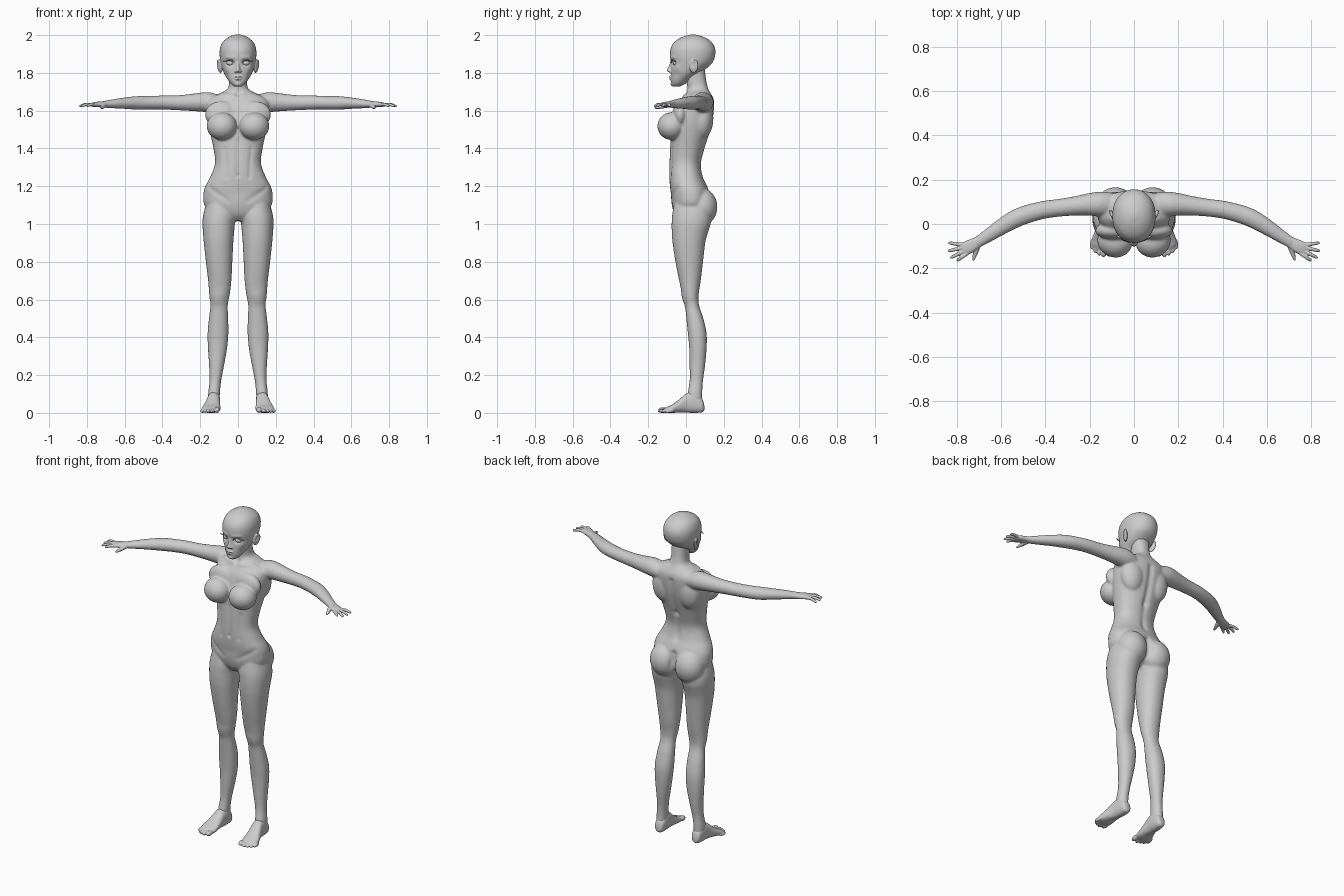
import bpy, bmesh
from math import cos, sin, pi, exp, copysign
from mathutils import Vector, Matrix, Euler
from mathutils.geometry import intersect_point_line

X, Y, Z = Vector((1, 0, 0)), Vector((0, 1, 0)), Vector((0, 0, 1))


def spline(a, b, c, d, t):
    return 0.5 * (2 * b + (c - a) * t + (2 * a - 5 * b + 4 * c - d) * t * t + (3 * b - a - 3 * c + d) * t ** 3)


def loft(bm, secs, u, v=None, p=2.0, mirror=False, sub=5, n=40):
    """Skin superellipse sections (x, y, z, radius_u, radius_v) along a smooth path."""
    m, pts = len(secs), []
    for i in range(m - 1):
        quad = [secs[max(0, min(m - 1, i + k))] for k in (-1, 0, 1, 2)]
        pts += [[spline(*q, j / sub) for q in zip(*quad)] for j in range(sub)]
    pts.append(list(secs[-1]))
    for sx in ((1, -1) if mirror else (1,)):
        rings = []
        for i, s in enumerate(pts):
            a, b = pts[max(0, i - 1)], pts[min(len(pts) - 1, i + 1)]
            w = v or (Vector(b[:3]) - Vector(a[:3])).cross(u).normalized()
            ring = []
            for k in range(n):
                c, q = cos(2 * pi * k / n), sin(2 * pi * k / n)
                co = Vector(s[:3]) + u * (copysign(abs(c) ** (2 / p), c) * max(s[3], .001)) \
                    + w * (copysign(abs(q) ** (2 / p), q) * max(s[4], .001))
                ring.append(bm.verts.new((co.x * sx, co.y, co.z)))
            rings.append(ring)
        for r0, r1 in zip(rings, rings[1:]):
            for k in range(n):
                bm.faces.new((r0[k], r0[(k + 1) % n], r1[(k + 1) % n], r1[k]))
        bm.faces.new(rings[0][::-1])
        bm.faces.new(rings[-1])


def column(bm, rows, **kw):
    """Vertical loft from rows (z, x_min, x_max, y_front, y_back)."""
    loft(bm, [((a + b) / 2, (f + k) / 2, z, (b - a) / 2, (k - f) / 2) for z, a, b, f, k in rows], X, Y, **kw)


def blob(bm, loc, size, rot=(0, 0, 0), mirror=True):
    for s in ((1, -1) if mirror else (1,)):
        e = Euler((rot[0], rot[1] * s, rot[2] * s))
        bmesh.ops.create_uvsphere(bm, u_segments=32, v_segments=20, radius=1,
                                  matrix=Matrix.LocRotScale(Vector((loc[0] * s, loc[1], loc[2])), e, Vector(size)))


def skin(name, bm, voxel=None, smooth=5, strokes=()):
    """Fuse the parts, relax the surface, then press in sculpt strokes (p0, p1, radius, height)."""
    bmesh.ops.recalc_face_normals(bm, faces=bm.faces[:])
    me = bpy.data.meshes.new(name)
    bm.to_mesh(me)
    bm.free()
    ob = bpy.data.objects.new(name, me)
    bpy.context.collection.objects.link(ob)
    if voxel:
        r = ob.modifiers.new("fuse", 'REMESH')
        r.mode, r.voxel_size = 'VOXEL', voxel
        s = ob.modifiers.new("relax", 'SMOOTH')
        s.factor, s.iterations = 0.5, smooth
        dg = bpy.context.evaluated_depsgraph_get()
        me = bpy.data.meshes.new_from_object(ob.evaluated_get(dg))
        ob.modifiers.clear()
        ob.data = me
    moves = {}
    for p0, p1, rad, h in strokes:
        a, b = Vector(p0), Vector(p1)
        for vt in me.vertices:
            co = Vector((abs(vt.co.x), vt.co.y, vt.co.z))
            if not min(a.z, b.z) - 2.5 * rad < co.z < max(a.z, b.z) + 2.5 * rad:
                continue
            t = 0 if a == b else max(0, min(1, intersect_point_line(co, a, b)[1]))
            d = (co - a.lerp(b, t)).length / rad
            if d < 2.5:
                moves[vt.index] = moves.get(vt.index, Vector()) + vt.normal * h * exp(-d * d)
    for i, mv in moves.items():
        me.vertices[i].co += mv
    me.polygons.foreach_set("use_smooth", [True] * len(me.polygons))
    me.update()
    return ob


# Body: torso with neck, legs, arms
bm = bmesh.new()
torso = [(1.015, .05, -.03, .05), (1.05, .13, -.06, .10), (1.10, .178, -.075, .125), (1.16, .183, -.08, .125),
         (1.20, .173, -.085, .112), (1.25, .147, -.088, .09), (1.32, .122, -.088, .08), (1.40, .13, -.085, .10),
         (1.48, .147, -.08, .125), (1.55, .16, -.07, .142), (1.62, .165, -.05, .15), (1.66, .155, -.025, .147),
         (1.69, .10, -.003, .132), (1.715, .056, .008, .118), (1.76, .047, .002, .107), (1.82, .05, 0, .10)]
column(bm, [(z, -w, w, f, k) for z, w, f, k in torso], p=2.3)
column(bm, [(1.12, .03, .165, -.06, .11), (1.05, .012, .184, -.073, .13), (1.0, .017, .188, -.076, .13),
            (.95, .021, .185, -.075, .115), (.9, .025, .181, -.071, .102), (.8, .03, .17, -.056, .09),
            (.7, .035, .158, -.036, .078), (.62, .045, .152, -.018, .066), (.57, .054, .146, -.006, .069),
            (.5, .052, .154, .002, .092), (.42, .051, .161, .01, .109), (.34, .058, .159, .017, .109),
            (.25, .074, .153, .019, .101), (.17, .089, .151, .019, .09), (.1, .096, .158, .008, .086),
            (.03, .098, .155, 0, .088)], p=2.15, mirror=True)
loft(bm, [(.09, .09, 1.635, .045, .05), (.15, .09, 1.644, .053, .056), (.2, .088, 1.645, .05, .051),
          (.26, .082, 1.643, .044, .044), (.33, .074, 1.642, .039, .04), (.4, .065, 1.643, .037, .04),
          (.47, .048, 1.642, .036, .041), (.53, .026, 1.641, .036, .041), (.59, -.008, 1.64, .031, .037),
          (.65, -.047, 1.637, .025, .031), (.7, -.079, 1.634, .019, .026), (.72, -.09, 1.633, .017, .025)],
     Z, mirror=True)
blob(bm, (.084, .082, 1.09), (.089, .084, .1))                     # buttocks
blob(bm, (.086, -.078, 1.518), (.08, .073, .073), (0, 0, .25))     # bust
blob(bm, (.09, -.03, 1.58), (.085, .04, .07))                      # upper chest
blob(bm, (.085, .085, 1.56), (.075, .06, .11))                     # shoulder blades
blob(bm, (.17, .088, 1.648), (.05, .052, .05))                     # shoulder caps
skin("body", bm, .0065, 6, [
    ((0, .082, 1.24), (0, .105, 1.4), .018, -.008), ((0, .105, 1.4), (0, .15, 1.62), .018, -.009),
    ((0, .15, 1.03), (0, .125, 1.16), .018, -.014), ((0, -.088, 1.28), (0, -.085, 1.44), .012, -.005),
    ((0, -.088, 1.255), (0, -.088, 1.262), .008, -.009), ((.02, -.01, 1.675), (.14, .025, 1.69), .012, .005),
    ((.105, -.015, .6), (.1, -.012, .62), .03, .005), ((.06, -.08, 1.25), (.07, -.075, 1.4), .012, -.004),
    ((.05, -.085, 1.12), (.15, -.05, 1.19), .014, -.004), ((0, -.005, 1.69), (0, -.005, 1.695), .014, -.008)])

# Head: skull and jaw, nose, lips, chin, ears
bm = bmesh.new()
skull = [(1.728, .02, -.07, -.03), (1.745, .04, -.078, .0), (1.78, .065, -.08, .04), (1.81, .079, -.08, .09),
         (1.85, .091, -.08, .137), (1.89, .097, -.085, .154), (1.93, .095, -.081, .154), (1.965, .08, -.06, .134),
         (1.99, .05, -.02, .095), (2.003, .012, .025, .05)]
column(bm, [(z, -w, w, f, k) for z, w, f, k in skull], p=2.15)
column(bm, [(1.862, -.008, .008, -.083, -.06), (1.84, -.008, .008, -.09, -.06), (1.822, -.011, .011, -.1, -.06),
            (1.812, -.015, .015, -.103, -.06), (1.803, -.012, .012, -.092, -.06)])
blob(bm, (0, -.08, 1.779), (.022, .01, .006), mirror=False)
blob(bm, (0, -.079, 1.768), (.018, .01, .006), mirror=False)
blob(bm, (0, -.066, 1.742), (.02, .016, .014), mirror=False)
blob(bm, (.099, .042, 1.835), (.009, .024, .038), (-.2, .15, -.35))
blob(bm, (.013, -.085, 1.808), (.007, .01, .006))
skin("head", bm, .004, 4, [
    ((.036, -.072, 1.852), (.046, -.068, 1.852), .014, -.012), ((.022, -.082, 1.88), (.06, -.062, 1.882), .009, .003),
    ((0, -.092, 1.7735), (.016, -.085, 1.774), .003, -.004), ((.11, .035, 1.84), (.11, .038, 1.85), .011, -.006),
    ((.06, -.05, 1.785), (.06, -.045, 1.79), .02, -.004), ((.06, -.055, 1.82), (.065, -.05, 1.825), .02, .003)])

# Eyes and eyelashes
bm = bmesh.new()
blob(bm, (.041, -.05, 1.852), (.021, .02, .015), (0, 0, .3))
skin("eyes", bm)
bm = bmesh.new()
loft(bm, [(.018, -.074, 1.851, .0015, .002), (.03, -.077, 1.865, .002, .004), (.05, -.07, 1.868, .002, .005),
          (.065, -.06, 1.861, .002, .005), (.082, -.056, 1.862, .001, .002)], Z, mirror=True, n=10)
skin("eyelashes", bm)

# Hands: palm, four fingers, thumb
bm = bmesh.new()
loft(bm, [(.685, -.07, 1.635, .018, .025), (.715, -.087, 1.633, .016, .026), (.745, -.103, 1.633, .014, .03),
          (.768, -.114, 1.632, .011, .028), (.778, -.119, 1.632, .006, .02)], Z, mirror=True, p=2.4)
for a, b in [((.75, -.131), (.8, -.166)), ((.765, -.121), (.83, -.154)),
             ((.772, -.107), (.84, -.122)), ((.77, -.094), (.838, -.085))]:
    mid = ((a[0] + b[0]) / 2, (a[1] + b[1]) / 2)
    loft(bm, [(*a, 1.632, .009, .009), (*mid, 1.633, .0085, .0085), (b[0] * .9 + a[0] * .1, b[1] * .9 + a[1] * .1,
          1.626, .007, .007), (*b, 1.624, .003, .003)], Z, mirror=True, n=16)
loft(bm, [(.703, -.09, 1.63, .013, .014), (.712, -.118, 1.624, .012, .013), (.72, -.145, 1.618, .009, .009),
          (.726, -.166, 1.614, .004, .004)], Z, mirror=True, n=16)
skin("hands", bm, .003, 3)

# Feet: heel to ball, then five toes
bm = bmesh.new()
loft(bm, [(x, y, (lo + hi) / 2, w, (hi - lo) / 2) for y, x, w, lo, hi in [
    (.097, .126, .012, .015, .04), (.085, .126, .027, .003, .075), (.045, .127, .033, 0, .11), (.005, .13, .035, .001, .105),
    (-.035, .136, .042, .002, .072), (-.07, .142, .049, 0, .046), (-.095, .143, .047, 0, .034),
    (-.113, .138, .036, .004, .025)]], X, Z, p=2.4, mirror=True)
for x, y, r in [(.111, -.122, .015), (.136, -.125, .0115), (.156, -.118, .011), (.174, -.106, .0105), (.189, -.09, .01)]:
    blob(bm, (x, y, r), (r, .026, r), (.06, 0, .1))
skin("feet", bm, .004, 3)
